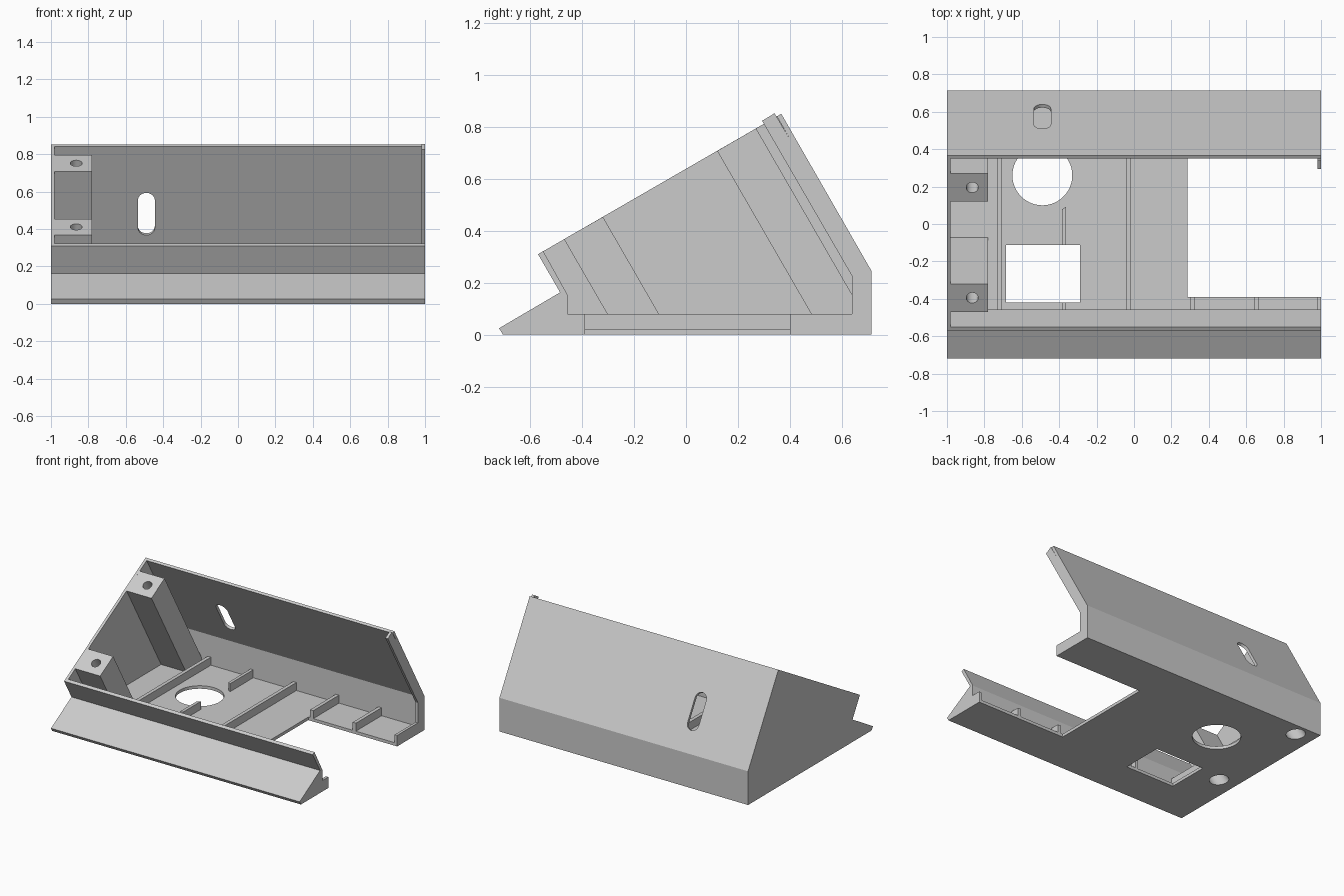
import bpy, bmesh, math
from mathutils import Matrix, Vector

if "Cube" in bpy.data.objects:
    bpy.data.objects.remove(bpy.data.objects["Cube"])

grey = bpy.data.materials.new("light grey")
grey.use_nodes = True
COL = (0.6, 0.6, 0.6, 1)
grey.diffuse_color = COL
grey.node_tree.nodes["Principled BSDF"].inputs["Base Color"].default_value = COL

X, Y, Z = Vector((1, 0, 0)), Vector((0, 1, 0)), Vector((0, 0, 1))
S, C = 0.4955, 0.8686
DOWN = Vector((0, S, -C))      # direction down the sloped back
OUT = Vector((0, C, S))        # normal of the sloped back
O = Vector((0, 0, 0))


def prism(name, pts, lo, hi, axes=(Y, Z, X), origin=O):
    """Extrude a 2D outline from lo to hi along the third axis."""
    u, v, w = axes
    bm = bmesh.new()
    rings = [[bm.verts.new(origin + u * a + v * b + w * h) for a, b in pts]
             for h in (lo, hi)]
    bm.faces.new(rings[0])
    bm.faces.new(rings[1])
    n = len(pts)
    for i in range(n):
        j = (i + 1) % n
        bm.faces.new((rings[0][i], rings[0][j], rings[1][j], rings[1][i]))
    bmesh.ops.recalc_face_normals(bm, faces=bm.faces)
    me = bpy.data.meshes.new(name)
    bm.to_mesh(me)
    bm.free()
    me.materials.append(grey)
    ob = bpy.data.objects.new(name, me)
    bpy.context.collection.objects.link(ob)
    return ob


def box(name, x0, x1, y0, y1, z0, z1):
    return prism(name, [(y0, z0), (y1, z0), (y1, z1), (y0, z1)], x0, x1)


def circle(r, half=0.0, n=48):
    """Circle outline, stretched into a slot when half > 0."""
    pts = []
    for i in range(n):
        t = 2 * math.pi * (i + 0.5) / n
        pts.append((r * math.cos(t), r * math.sin(t) + math.copysign(half, math.sin(t))))
    return pts


def cut(ob, cutters):
    for c in cutters:
        m = ob.modifiers.new("cut", 'BOOLEAN')
        m.operation, m.solver, m.object = 'DIFFERENCE', 'EXACT', c
    bpy.context.view_layer.objects.active = ob
    for m in list(ob.modifiers):
        bpy.ops.object.modifier_apply(modifier=m.name)


# Floor, wedge front and back wall as one cross-section
shell = prism("housing_shell", [
    (-0.72, 0.025), (-0.705, 0), (0.715, 0), (0.715, 0.245), (0.367, 0.851),
    (0.35, 0.841), (0.695, 0.24), (0.695, 0.022), (-0.457, 0.022),
    (-0.457, 0.155), (-0.55, 0.322), (-0.57, 0.31), (-0.485, 0.163)], -0.99, 1)

# Closed end wall
end = prism("end_wall", [
    (-0.72, 0.025), (-0.705, 0), (0.715, 0), (0.715, 0.245), (0.367, 0.851),
    (-0.57, 0.31), (-0.485, 0.163)], -1, -0.98)

# Slanted screw posts
posts = [
    prism("back_post", [(0.12, 0.708), (0.27, 0.795), (0.703, 0.045),
                        (0.703, 0.01), (0.523, 0.01)], -0.99, -0.78),
    prism("front_post", [(-0.47, 0.368), (-0.32, 0.454), (-0.064, 0.01),
                         (-0.263, 0.01)], -0.99, -0.78)]

# Floor ribs
ribs = [box("floor_rib", x - 0.013, x + 0.013, -0.47, 0.705, 0.01, 0.08)
        for x in (-0.718, -0.03)]
mid_rib = box("middle_rib", -0.386, -0.364, -0.47, 0.705, 0.01, 0.08)
for x in (0.313, 0.655):
    ribs.append(box("front_strip_rib", x - 0.013, x + 0.013, -0.47, -0.39, 0.01, 0.08))
    ribs.append(box("back_strip_rib", x - 0.013, x + 0.013, 0.4, 0.705, 0.01, 0.08))

# Raised lip around the open end
lips = [
    prism("back_end_lip", [
        (0.293, 0.824), (0.341, 0.853), (0.35, 0.838), (0.705, 0.24), (0.705, 0.005),
        (0.4, 0.005), (0.4, 0.08), (0.64, 0.08), (0.64, 0.225)], 0.98, 1),
    box("front_end_lip", 0.98, 1, -0.47, -0.39, 0.005, 0.08)]

# Cutters: floor openings, round hole, back slot, screw holes
opening = box("cut_opening", 0.285, 1.1, -0.39, 0.4, -0.1, 0.2)
window = box("cut_window", -0.685, -0.29, -0.42, -0.113, -0.1, 0.2)
centre = Vector((-0.49, 0.26, 0))
round_hole = prism("cut_round", circle(0.16, n=64), -0.1, 0.2, (X, Y, Z), centre)
clearance = prism("cut_clearance", circle(0.21, n=64), -0.1, 0.2, (X, Y, Z), centre)
slot = prism("cut_slot", circle(0.045, 0.085), -0.1, 0.1, (X, DOWN, OUT),
             Vector((-0.49, 0.575, 0.49)))
screws, bores = [], []
for y, z in ((0.195, 0.751), (-0.395, 0.411)):
    top = Vector((-0.865, y, z))
    screws.append(prism("cut_screw", circle(0.032, n=32), -0.1, z / C + 0.1,
                        (X, OUT, DOWN), top))
    bores.append(prism("cut_bore", circle(0.06, n=32), 0.15, z / C + 0.1,
                       (X, OUT, DOWN), top))

cut(shell, [opening, window, round_hole, slot] + bores)
for p, s, b in zip(posts, screws, bores):
    cut(p, [s, b])
cut(mid_rib, [window, clearance])

for c in [opening, window, round_hole, clearance, slot] + screws + bores:
    bpy.data.objects.remove(c)

# Smooth curved holes, keep hard edges
bpy.ops.object.select_all(action='DESELECT')
for ob in [shell, end, mid_rib] + posts + ribs + lips:
    ob.select_set(True)
bpy.context.view_layer.objects.active = shell
bpy.ops.object.shade_smooth_by_angle(angle=math.radians(25))
